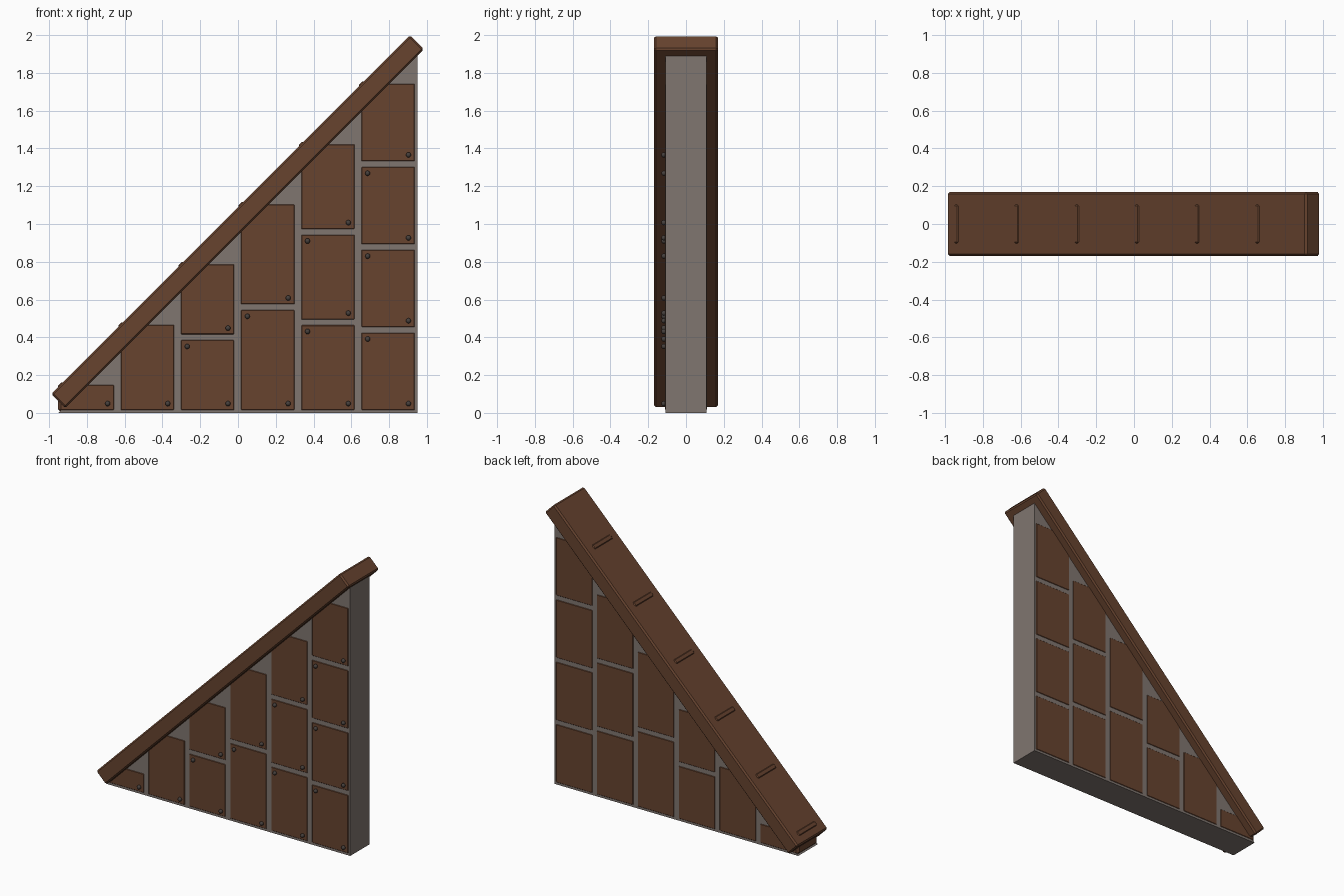
import bpy, bmesh
from math import radians, sqrt
from mathutils import Matrix

cube = bpy.data.objects.get("Cube")
if cube:
    bpy.data.objects.remove(cube, do_unlink=True)


def material(name, color):
    m = bpy.data.materials.new(name)
    m.use_nodes = True
    m.diffuse_color = (*color, 1)
    bsdf = next(n for n in m.node_tree.nodes if n.type == 'BSDF_PRINCIPLED')
    bsdf.inputs["Base Color"].default_value = (*color, 1)
    return m


WOOD = material("brown_wood", (0.135, 0.056, 0.028))
STONE = material("warm_grey", (0.216, 0.181, 0.162))
METAL = material("dark_metal", (0.06, 0.05, 0.045))


def finish(name, bm, mat):
    bmesh.ops.recalc_face_normals(bm, faces=bm.faces[:])
    mesh = bpy.data.meshes.new(name)
    bm.to_mesh(mesh)
    bm.free()
    mesh.materials.append(mat)
    obj = bpy.data.objects.new(name, mesh)
    bpy.context.collection.objects.link(obj)
    return obj


def chamfered_box(name, size, matrix, mat, chamfer):
    bm = bmesh.new()
    bmesh.ops.create_cube(bm, size=1)
    bmesh.ops.scale(bm, vec=size, verts=bm.verts[:])
    bmesh.ops.bevel(bm, geom=bm.edges[:], offset=chamfer, segments=1,
                    profile=0.5, affect='EDGES')
    bm.transform(matrix)
    return finish(name, bm, mat)


def rivet(name, x, y, z):
    bm = bmesh.new()
    bmesh.ops.create_uvsphere(bm, u_segments=10, v_segments=6, radius=0.014)
    bm.transform(Matrix.Translation((x, y, z)))
    obj = finish(name, bm, METAL)
    for p in obj.data.polygons:
        p.use_smooth = True


# Triangular core
CORE_Y = 0.108
bm = bmesh.new()
tri = bm.faces.new([bm.verts.new((x, -CORE_Y, z))
                    for x, z in ((-0.95, 0), (0.95, 0), (0.95, 1.9))])
ext = bmesh.ops.extrude_face_region(bm, geom=[tri])
bmesh.ops.translate(bm, vec=(0, 2 * CORE_Y, 0),
                    verts=[v for v in ext["geom"] if isinstance(v, bmesh.types.BMVert)])
finish("wall_core", bm, STONE)

# Sloping beam along the top
chamfered_box("top_beam", (1.9 * sqrt(2), 0.34, 0.106),
              Matrix.Translation((-0.0025, 0, 1.0125)) @ Matrix.Rotation(radians(-45), 4, 'Y'),
              WOOD, 0.01)

# Columns of chamfered panels running through the core, with front rivets
GAP, BASE, WIDTH, PITCH = 0.031, 0.016, 0.282, 0.3185
PANEL_Y, CHAMFER, HIDDEN, INSET = 0.111, 0.016, 0.013, 0.033
for col, count in enumerate((1, 1, 2, 2, 3, 4)):
    left = -0.939 + col * PITCH
    right = left + WIDTH
    top = left + 1.087
    height = (top - BASE - GAP * (count - 1)) / count
    for row in range(count):
        low = BASE + row * (height + GAP)
        high = low + height
        label = f"{col + 1}_{row + 1}"
        chamfered_box("panel_" + label,
                      (WIDTH + 2 * HIDDEN, 2 * PANEL_Y, height + 2 * HIDDEN),
                      Matrix.Translation(((left + right) / 2, 0, (low + high) / 2)),
                      WOOD, CHAMFER)
        rivet("lower_rivet_" + label, right - INSET, -PANEL_Y - 0.006, low + INSET)
        if row < count - 1:
            rivet("upper_rivet_" + label, left + INSET, -PANEL_Y - 0.006, high - INSET)
